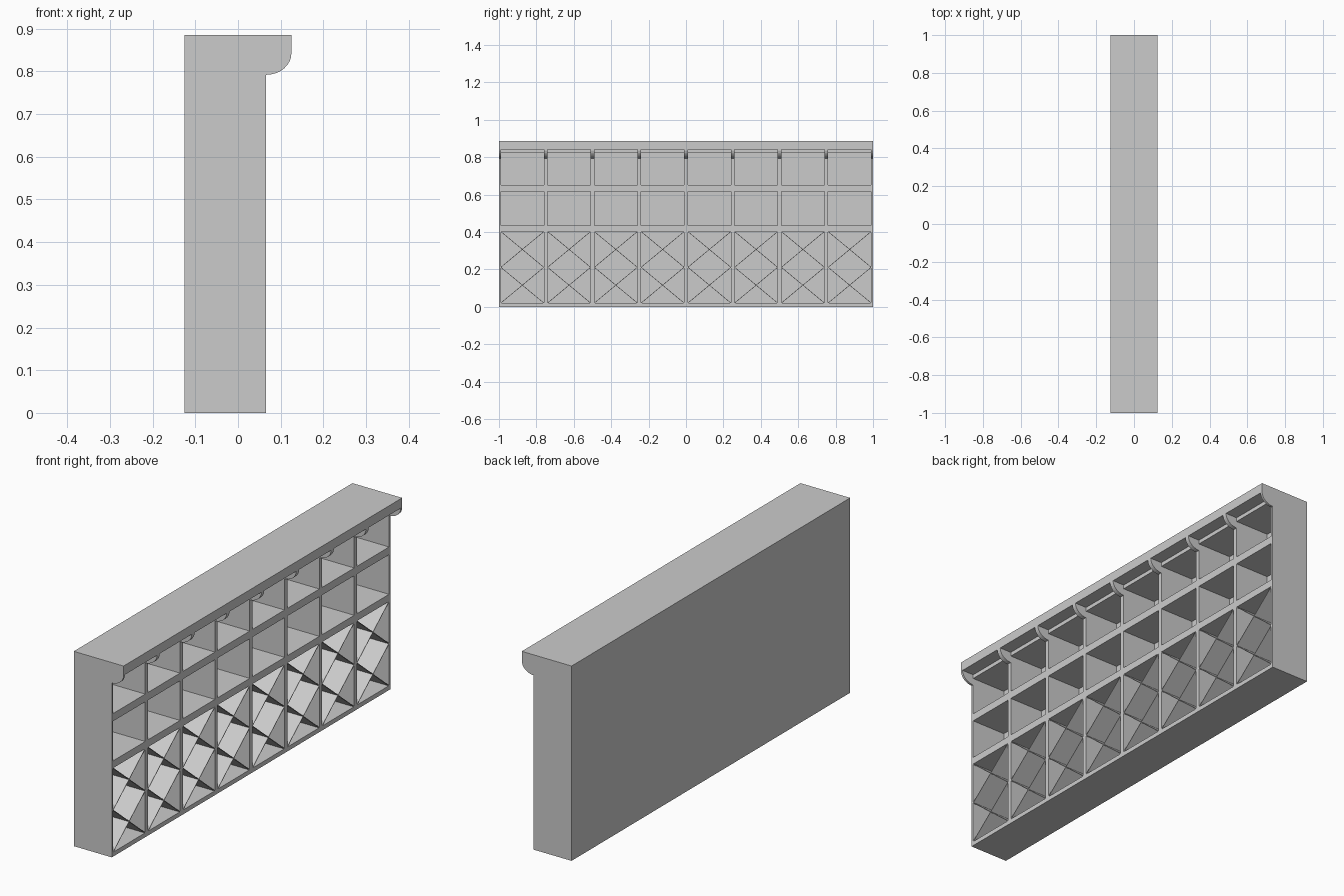
import bpy, bmesh, math
from mathutils import Matrix

if "Cube" in bpy.data.objects:
    bpy.data.objects.remove(bpy.data.objects["Cube"])

BACK, FACE, LIP = -0.125, 0.066, 0.125    # x of back, rack face, counter lip
TOP, UNDER, CORBEL = 0.885, 0.842, 0.792  # z of top, lip underside, corbel foot
CELL_BACK = -0.105                        # x of the inside back wall
COLS, PITCH, CELL_W = 8, 0.25, 0.23
ROWS = [(0.02, 0.402), (0.435, 0.615), (0.65, 0.824)]
centres = [-1 + PITCH * (i + 0.5) for i in range(COLS)]


def make_object(name, bm):
    bmesh.ops.recalc_face_normals(bm, faces=bm.faces)
    mesh = bpy.data.meshes.new(name)
    bm.to_mesh(mesh)
    bm.free()
    ob = bpy.data.objects.new(name, mesh)
    bpy.context.collection.objects.link(ob)
    return ob


def add_box(bm, x0, x1, y0, y1, z0, z1):
    m = Matrix.Translation(((x0 + x1) / 2, (y0 + y1) / 2, (z0 + z1) / 2))
    m = m @ Matrix.Diagonal((x1 - x0, y1 - y0, z1 - z0, 1))
    bmesh.ops.create_cube(bm, size=1, matrix=m)


def cut(target, name, boxes):
    bm = bmesh.new()
    for b in boxes:
        add_box(bm, *b)
    cutter = make_object(name, bm)
    cutter.hide_render = True
    mod = target.modifiers.new(name, 'BOOLEAN')
    mod.operation = 'DIFFERENCE'
    mod.solver = 'EXACT'
    mod.object = cutter
    bpy.context.view_layer.objects.active = target
    bpy.ops.object.modifier_apply(modifier=mod.name)
    bpy.data.objects.remove(cutter)


# Counter body: side silhouette with rounded bracket, extruded along y
profile = [(BACK, 0), (FACE, 0)]
for i in range(9):
    a = math.pi / 2 * i / 8
    profile.append((FACE + (LIP - FACE) * math.sin(a),
                    UNDER - (UNDER - CORBEL) * math.cos(a)))
profile += [(LIP, TOP), (BACK, TOP)]
bm = bmesh.new()
face = bm.faces.new([bm.verts.new((x, -1, z)) for x, z in profile])
ext = bmesh.ops.extrude_face_region(bm, geom=[face], use_keep_orig=True)
bmesh.ops.translate(bm, vec=(0, 2, 0),
                    verts=[v for v in ext['geom'] if isinstance(v, bmesh.types.BMVert)])
counter = make_object("bar_counter", bm)

# Gaps between the brackets under the lip, then the open rack cells
h = CELL_W / 2
cut(counter, "bracket_gaps",
    [(FACE, 0.2, y - h, y + h, 0.75, UNDER) for y in centres])
cut(counter, "rack_cells",
    [(CELL_BACK, 0.1, y - h, y + h, z0, z1) for y in centres for z0, z1 in ROWS])

# Crossed bottle boards: two stacked X shapes in every bottom cell
bm = bmesh.new()
z0, z1 = ROWS[0]
zm = (z0 + z1) / 2
for y in centres:
    for lo, hi in ((z0, zm), (zm, z1)):
        for s in (-1, 1):
            a, b = (y - s * h, lo), (y + s * h, hi)
            bm.faces.new([bm.verts.new(p) for p in (
                (CELL_BACK, *a), (FACE, *a), (FACE, *b), (CELL_BACK, *b))])
boards = make_object("cross_boards", bm)
solid = boards.modifiers.new("thickness", 'SOLIDIFY')
solid.thickness = 0.003
solid.offset = 0
